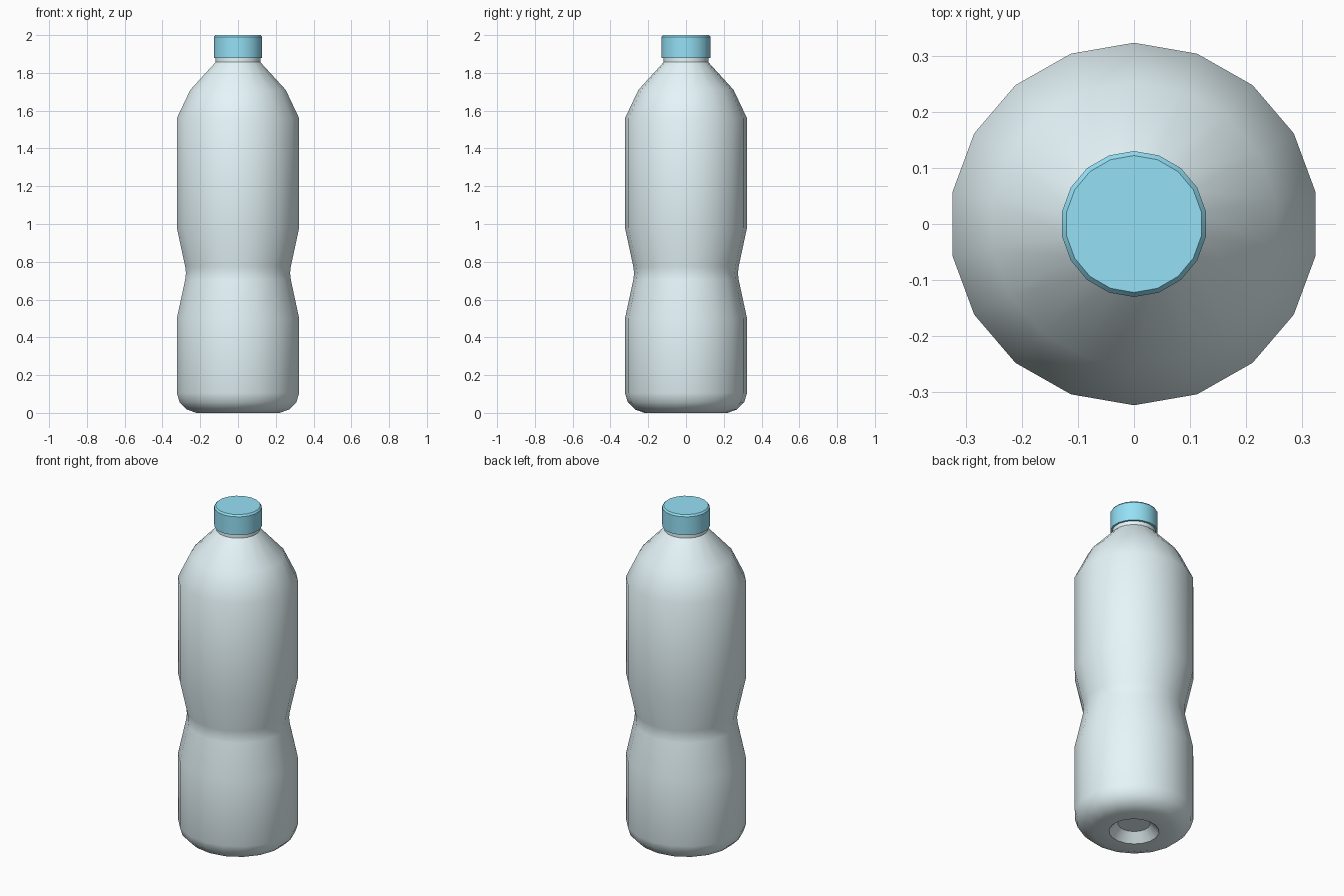
import bpy, bmesh, math

if "Cube" in bpy.data.objects:
    bpy.data.objects.remove(bpy.data.objects["Cube"])

SIDES = 18


def material(name, color):
    m = bpy.data.materials.new(name)
    m.diffuse_color = color
    m.use_nodes = True
    m.node_tree.nodes["Principled BSDF"].inputs["Base Color"].default_value = m.diffuse_color
    return m


def lathe(name, profile, mat, sx=1.0):
    """Revolve (radius, z) points around z and cap both ends."""
    bm = bmesh.new()
    rings = []
    for r, z in profile:
        ring = []
        for i in range(SIDES):
            a = math.pi / 2 + 2 * math.pi * i / SIDES
            ring.append(bm.verts.new((sx * r * math.cos(a), r * math.sin(a), z)))
        rings.append(ring)
    for lo, hi in zip(rings, rings[1:]):
        for i in range(SIDES):
            j = (i + 1) % SIDES
            bm.faces.new((lo[i], lo[j], hi[j], hi[i]))
    bm.faces.new(rings[0][::-1])
    bm.faces.new(rings[-1])
    me = bpy.data.meshes.new(name)
    bm.to_mesh(me)
    bm.free()
    ob = bpy.data.objects.new(name, me)
    bpy.context.collection.objects.link(ob)
    me.materials.append(mat)
    bpy.ops.object.select_all(action='DESELECT')
    ob.select_set(True)
    bpy.context.view_layer.objects.active = ob
    bpy.ops.object.shade_smooth_by_angle(angle=math.radians(30))
    return ob


# Bottle body: dented base, pinched waist, sloped shoulder, short neck
lathe("bottle_body", [
    (0.087, 0.05), (0.135, 0.0), (0.22, 0.0), (0.27, 0.018), (0.308, 0.056),
    (0.323, 0.105), (0.323, 0.5), (0.279, 0.705), (0.275, 0.74),
    (0.279, 0.775), (0.323, 0.98), (0.323, 1.56), (0.252, 1.71),
    (0.118, 1.857), (0.118, 1.90),
], material("pale_plastic", (0.79, 0.92, 0.95, 1)), sx=1.018)

# Screw cap with a small bevel on top
lathe("cap", [
    (0.13, 1.88), (0.13, 1.99), (0.122, 2.0),
], material("blue_plastic", (0.30, 0.75, 0.92, 1)))
